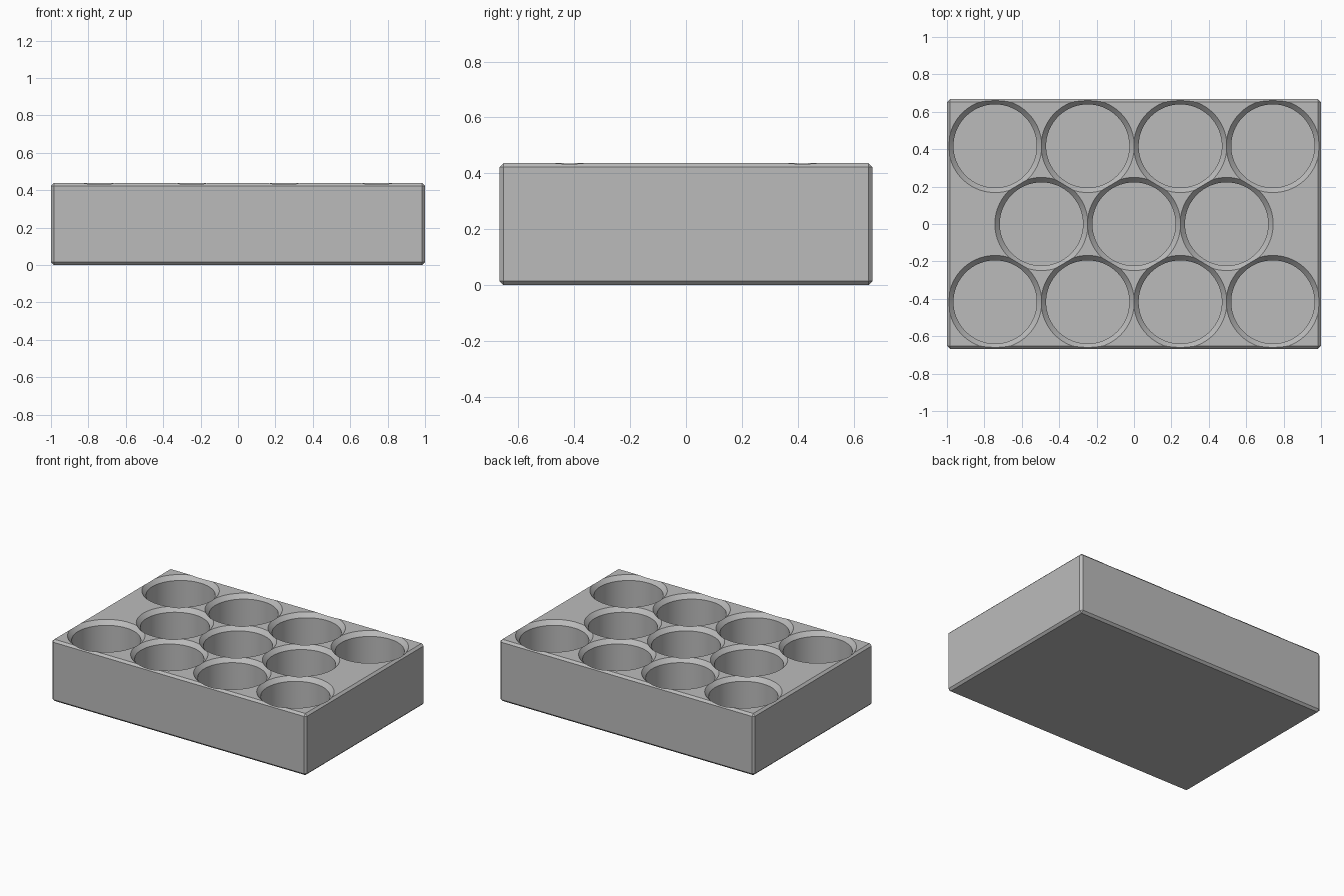
import bpy
import bmesh
from mathutils import Matrix

cube = bpy.data.objects.get("Cube")
if cube:
    bpy.data.objects.remove(cube, do_unlink=True)

WIDTH, DEPTH, HEIGHT = 2.0, 1.334, 0.437
CHAMFER = 0.015
PITCH, ROW_GAP = 0.495, 0.417
WELL_R, RIM_R, RIM_DEPTH = 0.2225, 0.249, 0.03
FLOOR = 0.05
SIDES = 96

# Plain grey plastic
grey = bpy.data.materials.new("light grey")
grey.use_nodes = True
colour = (0.5, 0.5, 0.5, 1)
grey.diffuse_color = colour
grey.node_tree.nodes["Principled BSDF"].inputs["Base Color"].default_value = colour


def add_object(name, bm):
    bmesh.ops.recalc_face_normals(bm, faces=bm.faces)
    mesh = bpy.data.meshes.new(name)
    bm.to_mesh(mesh)
    bm.free()
    mesh.materials.append(grey)
    obj = bpy.data.objects.new(name, mesh)
    bpy.context.collection.objects.link(obj)
    return obj


def well_cutter(x, y):
    """Straight well with a conical mouth that runs on above the tray."""
    slope = (RIM_R - WELL_R) / RIM_DEPTH
    extra = 0.02
    profile = [(WELL_R, FLOOR), (WELL_R, HEIGHT - RIM_DEPTH),
               (RIM_R + slope * extra, HEIGHT + extra)]
    bm = bmesh.new()
    rings = []
    for radius, z in profile:
        ring = bmesh.ops.create_circle(bm, segments=SIDES, radius=radius,
                                       matrix=Matrix.Translation((x, y, z)))
        rings.append(ring["verts"])
    for low, high in zip(rings, rings[1:]):
        for i in range(SIDES):
            j = (i + 1) % SIDES
            bm.faces.new((low[i], low[j], high[j], high[i]))
    bm.faces.new(rings[0])
    bm.faces.new(rings[-1])
    cutter = add_object("well_cutter", bm)
    cutter.hide_render = True
    return cutter


# Chamfered block
bm = bmesh.new()
bmesh.ops.create_cube(bm, size=1, matrix=Matrix.Translation((0, 0, HEIGHT / 2))
                      @ Matrix.Diagonal((WIDTH, DEPTH, HEIGHT, 1)))
bmesh.ops.bevel(bm, geom=bm.edges[:], offset=CHAMFER, segments=1, affect='EDGES')
tray = add_object("tray", bm)

# Staggered rows of four, three and four wells
cutters = []
for row, count in ((-1, 4), (0, 3), (1, 4)):
    for i in range(count):
        cutters.append(well_cutter((i - (count - 1) / 2) * PITCH, row * ROW_GAP))

for cutter in cutters:
    cut = tray.modifiers.new("well", 'BOOLEAN')
    cut.operation = 'DIFFERENCE'
    cut.solver = 'EXACT'
    cut.object = cutter

# Bake the cuts and remove the cutters
bpy.context.view_layer.update()
graph = bpy.context.evaluated_depsgraph_get()
baked = bpy.data.meshes.new_from_object(tray.evaluated_get(graph))
tray.modifiers.clear()
tray.data = baked
baked.materials.clear()
baked.materials.append(grey)
for poly in baked.polygons:
    poly.material_index = 0
for cutter in cutters:
    bpy.data.objects.remove(cutter, do_unlink=True)

# Smooth well walls, crisp chamfers
for obj in bpy.context.selected_objects:
    obj.select_set(False)
tray.select_set(True)
bpy.context.view_layer.objects.active = tray
bpy.ops.object.shade_smooth_by_angle(angle=0.5)
